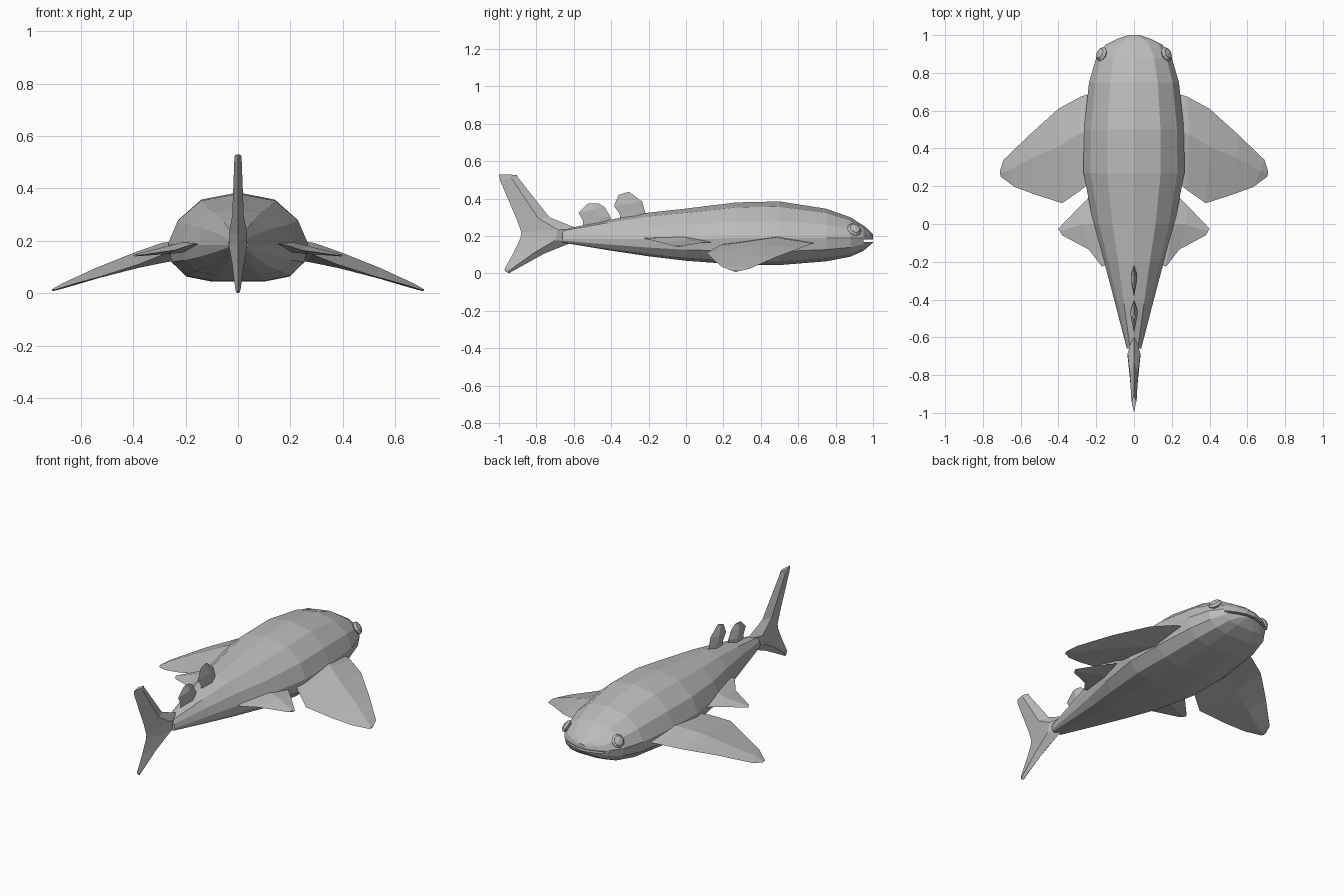
import bpy
import bmesh
from mathutils import Vector

old = bpy.data.objects.get("Cube")
if old:
    bpy.data.objects.remove(old, do_unlink=True)

grey = bpy.data.materials.new("plain grey")
grey.use_nodes = True
GREY = (0.5, 0.5, 0.5, 1)
grey.diffuse_color = GREY
grey.node_tree.nodes["Principled BSDF"].inputs["Base Color"].default_value = GREY


def loft(name, rings):
    """Skin a row of closed rings and cap both ends."""
    bm = bmesh.new()
    rows = [[bm.verts.new(p) for p in ring] for ring in rings]
    n = len(rows[0])
    for a, b in zip(rows, rows[1:]):
        for i in range(n):
            j = (i + 1) % n
            bm.faces.new((a[i], a[j], b[j], b[i]))
    bm.faces.new(rows[0])
    bm.faces.new(rows[-1])
    bmesh.ops.recalc_face_normals(bm, faces=bm.faces)
    mesh = bpy.data.meshes.new(name)
    bm.to_mesh(mesh)
    bm.free()
    mesh.materials.append(grey)
    obj = bpy.data.objects.new(name, mesh)
    bpy.context.collection.objects.link(obj)
    return obj


def fin(name, sections, side, ridge=0.4):
    """Diamond sections given as leading point, trailing point, half thickness."""
    rings = []
    for lead, trail, thick in sections:
        lead, trail = Vector(lead), Vector(trail)
        mid = lead.lerp(trail, ridge)
        push = Vector(side) * thick
        rings.append((lead, mid + push, trail, mid - push))
    return loft(name, rings)


def mirrored(sections, sign):
    return [((sign * a[0], *a[1:]), (sign * b[0], *b[1:]), t) for a, b, t in sections]


def upright(sections):
    return [((0, *a), (0, *b), t) for a, b, t in sections]


# Body: half section scaled along the length
half = [(0, 1), (0.53, 0.86), (0.86, 0.46), (1, 0), (0.95, -0.5), (0.74, -0.87), (0.38, -1)]
section = half + [(0, -1)] + [(-x, z) for x, z in reversed(half[1:])]
# y, half width, top, widest height, bottom
stations = [
    (1.0, 0.03, 0.21, 0.19, 0.165), (0.98, 0.09, 0.23, 0.19, 0.148),
    (0.95, 0.15, 0.255, 0.19, 0.122), (0.88, 0.2, 0.3, 0.19, 0.09),
    (0.75, 0.238, 0.346, 0.19, 0.065), (0.5, 0.265, 0.385, 0.19, 0.045),
    (0.27, 0.267, 0.38, 0.19, 0.048), (0, 0.215, 0.347, 0.185, 0.068),
    (-0.2, 0.158, 0.325, 0.185, 0.092), (-0.42, 0.1, 0.285, 0.185, 0.125),
    (-0.66, 0.038, 0.235, 0.185, 0.165)]
body = loft("body", [
    [(w * u, y, mid + v * ((top - mid) if v > 0 else (mid - low))) for u, v in section]
    for y, w, top, mid, low in stations])

# Mouth: thin slot cut into the snout
bpy.ops.mesh.primitive_cube_add(size=1, location=(0, 1.03, 0.175))
cutter = bpy.context.object
cutter.name = "mouth_cutter"
cutter.scale = (0.5, 0.16, 0.012)
cutter.data.materials.append(grey)
cutter.hide_render = True
cutter.hide_set(True)
cut = body.modifiers.new("mouth", "BOOLEAN")
cut.operation = "DIFFERENCE"
cut.object = cutter

# Paired fins
pectoral = [
    ((0.2, 0.7, 0.165), (0.22, 0.23, 0.165), 0.04),
    ((0.28, 0.675, 0.16), (0.28, 0.18, 0.15), 0.038),
    ((0.4, 0.61, 0.135), (0.38, 0.11, 0.11), 0.03),
    ((0.55, 0.475, 0.085), (0.52, 0.155, 0.065), 0.02),
    ((0.69, 0.34, 0.025), (0.63, 0.195, 0.035), 0.01),
    ((0.71, 0.28, 0.012), (0.705, 0.25, 0.012), 0.004)]
pelvic = [
    ((0.14, 0.17, 0.17), (0.1, -0.2, 0.19), 0.025),
    ((0.23, 0.15, 0.168), (0.17, -0.225, 0.188), 0.02),
    ((0.29, 0.09, 0.165), (0.24, -0.135, 0.165), 0.015),
    ((0.4, -0.025, 0.145), (0.38, -0.06, 0.145), 0.004)]
for label, sign in (("left", 1), ("right", -1)):
    fin(label + "_pectoral_fin", mirrored(pectoral, sign), (sign * 0.3, 0, 0.95))
    fin(label + "_pelvic_fin", mirrored(pelvic, sign), (0, 0, 1))

    # Eye: flattened low-poly dome on the side of the head
    bpy.ops.mesh.primitive_uv_sphere_add(segments=8, ring_count=4, radius=1,
                                         location=(sign * 0.172, 0.9, 0.235))
    eye = bpy.context.object
    eye.name = label + "_eye"
    eye.scale = (0.04, 0.04, 0.018)
    eye.rotation_euler = Vector((sign * 0.8, 0.35, 0.6)).to_track_quat("Z", "Y").to_euler()
    eye.data.materials.append(grey)

# Upright fins, sections as (y, z) pairs
fin("front_dorsal_fin", upright([
    ((-0.21, 0.29), (-0.35, 0.28), 0.015), ((-0.22, 0.335), (-0.355, 0.32), 0.017),
    ((-0.235, 0.385), (-0.385, 0.36), 0.017), ((-0.305, 0.437), (-0.36, 0.42), 0.006)]),
    (1, 0, 0))
fin("rear_dorsal_fin", upright([
    ((-0.4, 0.26), (-0.55, 0.24), 0.015), ((-0.405, 0.305), (-0.55, 0.28), 0.02),
    ((-0.435, 0.355), (-0.575, 0.325), 0.017), ((-0.465, 0.373), (-0.525, 0.373), 0.006)]),
    (1, 0, 0))
fin("tail_fin", upright([
    ((-0.905, 0.527), (-1.0, 0.53), 0.012), ((-0.9, 0.515), (-0.995, 0.5), 0.014),
    ((-0.73, 0.3), (-0.905, 0.29), 0.022), ((-0.58, 0.24), (-0.88, 0.22), 0.034),
    ((-0.6, 0.17), (-0.885, 0.19), 0.034), ((-0.76, 0.105), (-0.92, 0.115), 0.022),
    ((-0.935, 0.008), (-0.97, 0.025), 0.01), ((-0.945, 0), (-0.965, 0.01), 0.006)]),
    (1, 0, 0), 0.35)
